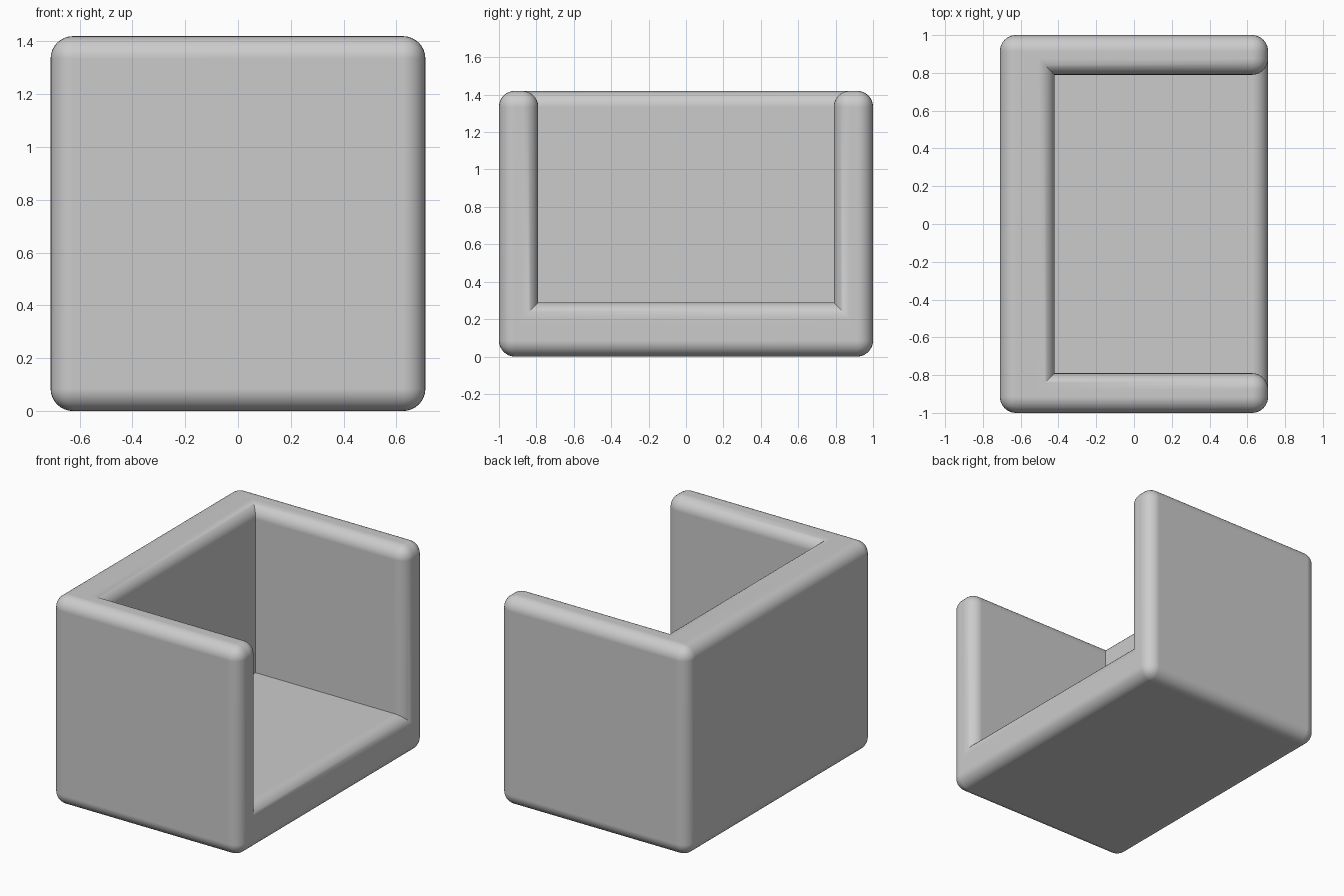
import bpy
import bmesh
from mathutils import Vector

default_cube = bpy.data.objects.get("Cube")
if default_cube:
    bpy.data.objects.remove(default_cube, do_unlink=True)

# Overall size, panel thicknesses and edge rounding
HALF_X, HALF_Y, HEIGHT = 0.71, 1.0, 1.42
ARM, BACK, SEAT = 0.21, 0.29, 0.29
ROUND = 0.085

grey = bpy.data.materials.new("light grey")
grey.use_nodes = True
colour = (0.6, 0.6, 0.6, 1)
grey.diffuse_color = colour
grey.node_tree.nodes["Principled BSDF"].inputs["Base Color"].default_value = colour


def box(name, low, high):
    """Axis-aligned box between two corners."""
    low, high = Vector(low), Vector(high)
    mesh = bpy.data.meshes.new(name)
    bm = bmesh.new()
    bmesh.ops.create_cube(bm, size=1)
    for v in bm.verts:
        v.co = (low + high) / 2 + v.co * (high - low)
    bm.to_mesh(mesh)
    bm.free()
    obj = bpy.data.objects.new(name, mesh)
    bpy.context.collection.objects.link(obj)
    return obj


# Solid block with the sitting space cut out of its open side and top
chair = box("armchair_body", (-HALF_X, -HALF_Y, 0), (HALF_X, HALF_Y, HEIGHT))
cutter = box("sitting_space_cutter", (BACK - HALF_X, ARM - HALF_Y, SEAT),
             (HALF_X + 1, HALF_Y - ARM, HEIGHT + 1))
cut = chair.modifiers.new("Cut", "BOOLEAN")
cut.operation = "DIFFERENCE"
cut.solver = "EXACT"
cut.object = cutter
depsgraph = bpy.context.evaluated_depsgraph_get()
shape = bpy.data.meshes.new_from_object(chair.evaluated_get(depsgraph))
chair.modifiers.clear()
chair.data = shape
bpy.data.objects.remove(cutter, do_unlink=True)

# Round every outward edge, leaving the inner corners crisp
bm = bmesh.new()
bm.from_mesh(shape)
bmesh.ops.dissolve_limit(bm, angle_limit=0.01, verts=bm.verts[:], edges=bm.edges[:])
bm.normal_update()
outward = [e for e in bm.edges if e.calc_face_angle_signed(0) > 0.5]
bmesh.ops.bevel(bm, geom=outward, offset=ROUND, offset_type="OFFSET",
                segments=8, profile=0.5, affect="EDGES", clamp_overlap=True)
bm.to_mesh(shape)
bm.free()
shape.materials.clear()
shape.materials.append(grey)

# Smooth rounds with flat panels
bpy.ops.object.select_all(action="DESELECT")
chair.select_set(True)
bpy.context.view_layer.objects.active = chair
bpy.ops.object.shade_smooth_by_angle()
weighted = chair.modifiers.new("Flat panels", "WEIGHTED_NORMAL")
weighted.keep_sharp = True
